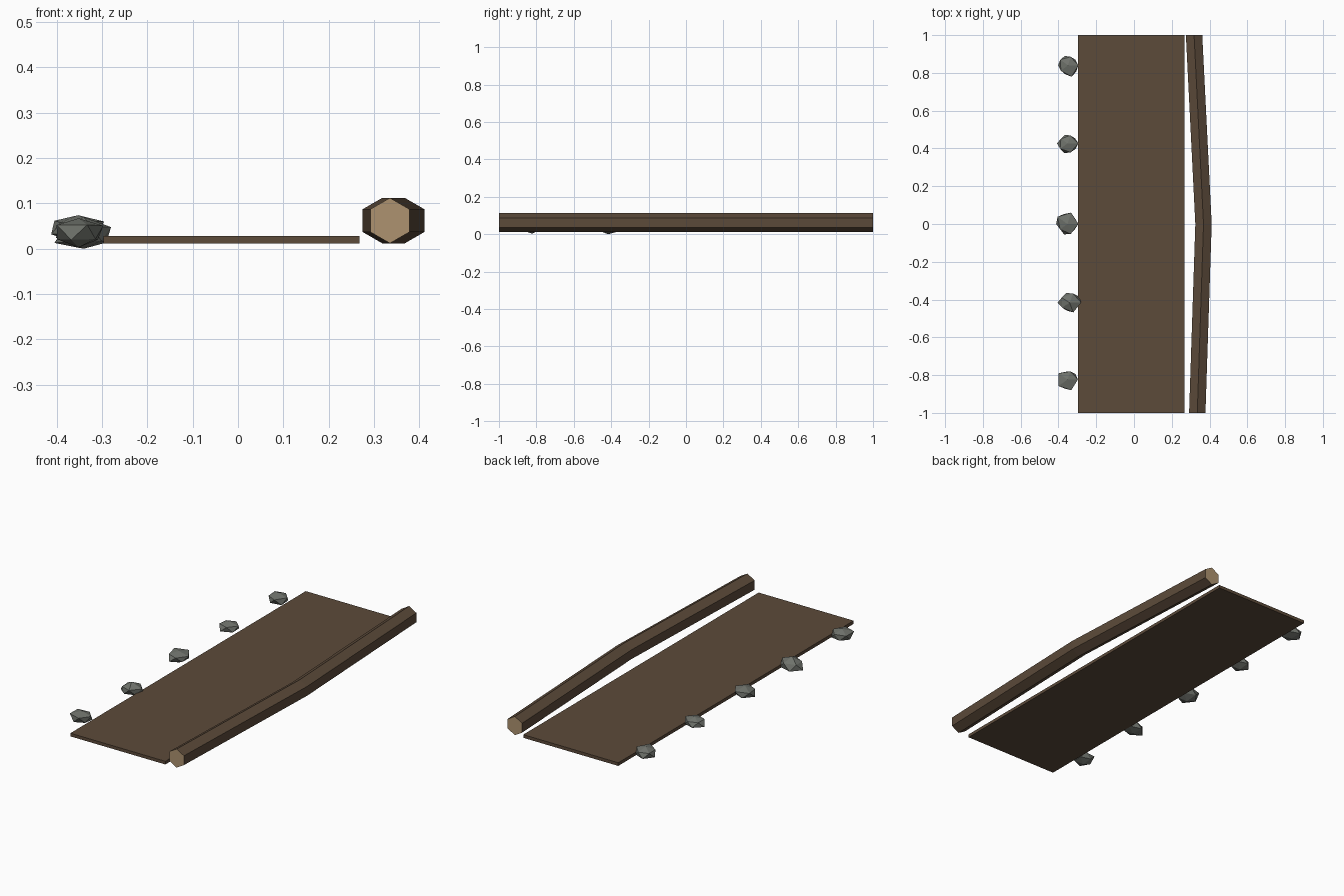
import bpy, bmesh, random
from math import pi, sin, cos
from mathutils import Vector

old = bpy.data.objects.get("Cube")
if old:
    bpy.data.objects.remove(old, do_unlink=True)
random.seed(4)


def material(name, rgb):
    m = bpy.data.materials.new(name)
    m.use_nodes = True
    m.diffuse_color = (*rgb, 1)
    m.node_tree.nodes["Principled BSDF"].inputs["Base Color"].default_value = (*rgb, 1)
    return m


earth = material("brown wood", (0.107, 0.069, 0.042))
cut_wood = material("pale cut wood", (0.42, 0.29, 0.16))
stone = material("grey stone", (0.16, 0.17, 0.15))


def finish(bm, name, *mats):
    bmesh.ops.recalc_face_normals(bm, faces=bm.faces)
    me = bpy.data.meshes.new(name)
    bm.to_mesh(me)
    bm.free()
    for m in mats:
        me.materials.append(m)
    ob = bpy.data.objects.new(name, me)
    bpy.context.collection.objects.link(ob)


# Flat path slab
bm = bmesh.new()
bmesh.ops.create_cube(bm, size=1)
for v in bm.verts:
    v.co = Vector((v.co.x * 0.565 - 0.0145, v.co.y * 2, v.co.z * 0.017 + 0.0195))
finish(bm, "path_slab", earth)

# Bent six-sided log with pale cut ends
bm = bmesh.new()
rings = []
for x, y in ((0.335, -1), (0.368, 0), (0.318, 1)):
    rings.append([bm.verts.new((x + 0.05 * sin(k * pi / 3), y, 0.062 + 0.05 * cos(k * pi / 3)))
                  for k in range(6)])
for a, b in zip(rings, rings[1:]):
    for k in range(6):
        j = (k + 1) % 6
        bm.faces.new((a[k], a[j], b[j], b[k]))
for ring in (rings[0], rings[-1]):
    bm.faces.new(ring).material_index = 1
finish(bm, "edge_log", earth, cut_wood)

# Rough edging stones, each fitted to its own box (low corner, high corner)
boxes = (((-0.40, -0.88, 0.003), (-0.297, -0.78, 0.067)),
         ((-0.405, -0.468, 0), (-0.28, -0.365, 0.07)),
         ((-0.412, -0.055, 0.012), (-0.295, 0.06, 0.074)),
         ((-0.408, 0.375, 0.012), (-0.295, 0.472, 0.07)),
         ((-0.402, 0.78, 0.012), (-0.295, 0.89, 0.068)))
for i, (low, high) in enumerate(boxes):
    bm = bmesh.new()
    bmesh.ops.create_icosphere(bm, subdivisions=1, radius=1)
    for v in bm.verts:
        v.co *= random.uniform(0.8, 1.15)
    for axis in range(3):
        values = [v.co[axis] for v in bm.verts]
        a, b = min(values), max(values)
        for v in bm.verts:
            t = (v.co[axis] - a) / (b - a)
            v.co[axis] = low[axis] + t * (high[axis] - low[axis])
    finish(bm, f"edging_stone_{i + 1}", stone)
